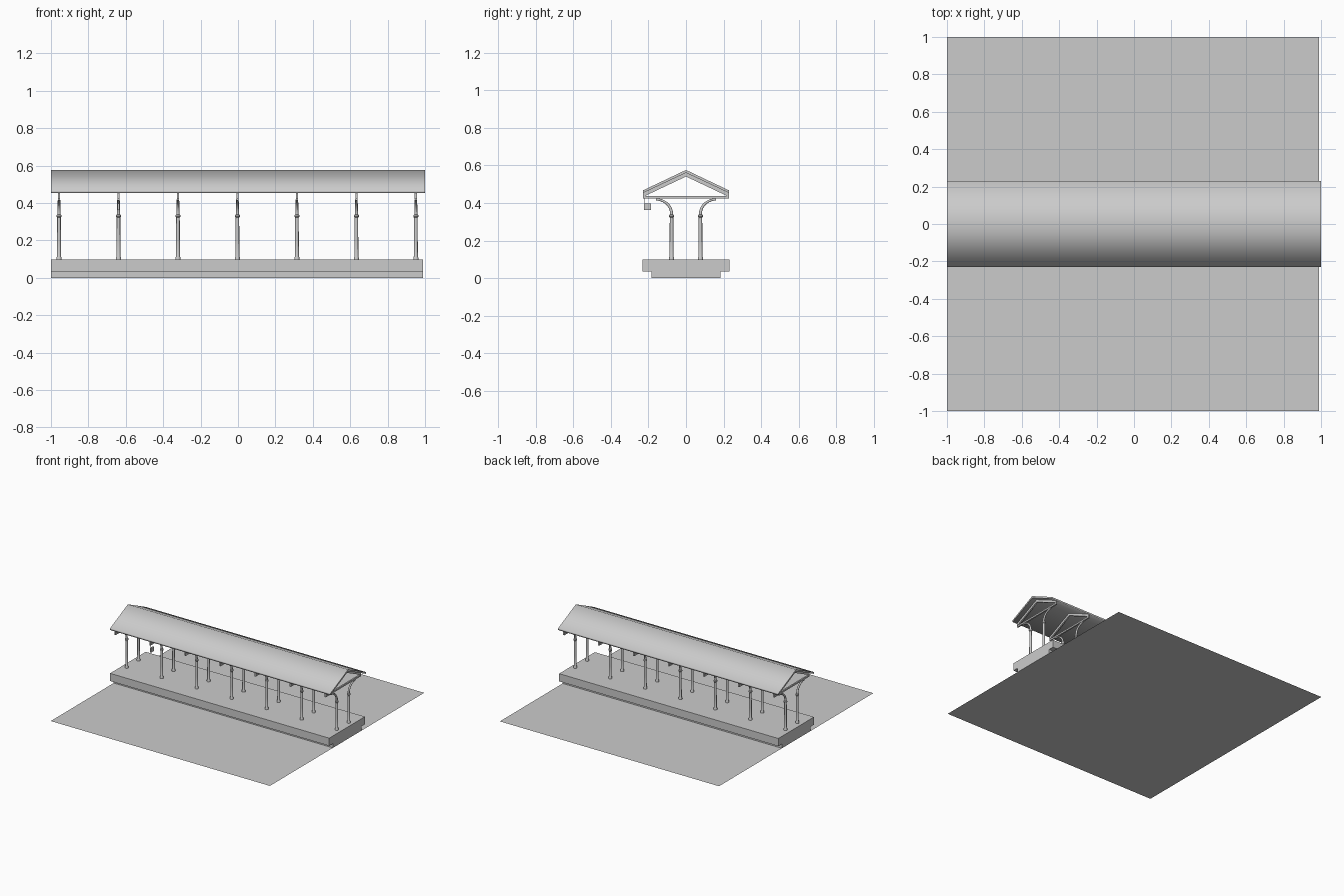
import bpy, bmesh, math

if "Cube" in bpy.data.objects:
    bpy.data.objects.remove(bpy.data.objects["Cube"])

XS = [-0.957 + 0.318 * i for i in range(7)]   # truss / column stations


def add_object(name, bm, smooth=False):
    bmesh.ops.recalc_face_normals(bm, faces=bm.faces)
    mesh = bpy.data.meshes.new(name)
    bm.to_mesh(mesh)
    bm.free()
    ob = bpy.data.objects.new(name, mesh)
    bpy.context.collection.objects.link(ob)
    if smooth:
        bpy.ops.object.select_all(action='DESELECT')
        ob.select_set(True)
        bpy.context.view_layer.objects.active = ob
        bpy.ops.object.shade_smooth_by_angle(angle=math.radians(40))
    return ob


def prism(bm, pts, x0, x1):
    """Extrude a (y, z) outline along x."""
    a = [bm.verts.new((x0, y, z)) for y, z in pts]
    b = [bm.verts.new((x1, y, z)) for y, z in pts]
    n = len(pts)
    bm.faces.new(a)
    bm.faces.new(b[::-1])
    for i in range(n):
        bm.faces.new((a[i], b[i], b[(i + 1) % n], a[(i + 1) % n]))


def box(bm, x0, x1, y0, y1, z0, z1):
    prism(bm, [(y0, z0), (y1, z0), (y1, z1), (y0, z1)], x0, x1)


def tube(bm, path, radii, n=12):
    """Rings swept along a (y, z) path at x = 0, with capped ends."""
    rings = []
    for i, ((y, z), r) in enumerate(zip(path, radii)):
        p, q = path[max(i - 1, 0)], path[min(i + 1, len(path) - 1)]
        ty, tz = q[0] - p[0], q[1] - p[1]
        l = math.hypot(ty, tz)
        ty, tz = ty / l, tz / l
        ring = []
        for k in range(n):
            a = 2 * math.pi * k / n
            s = r * math.sin(a)
            ring.append(bm.verts.new((r * math.cos(a), y + s * tz, z - s * ty)))
        rings.append(ring)
    for a, b in zip(rings, rings[1:]):
        for k in range(n):
            bm.faces.new((a[k], a[(k + 1) % n], b[(k + 1) % n], b[k]))
    bm.faces.new(rings[0])
    bm.faces.new(rings[-1])


def repeat(ob, xs):
    """Place linked copies of an object at every x station."""
    ob.location.x = xs[0]
    for x in xs[1:]:
        c = ob.copy()
        c.location.x = x
        bpy.context.collection.objects.link(c)


# Flat sheet the platform stands on
bm = bmesh.new()
bm.faces.new([bm.verts.new(p) for p in
              ((-1, -1, 0), (0.99, -1, 0), (0.99, 1, 0), (-1, 1, 0))])
sheet = add_object("track_bed", bm)
if sheet.data.polygons[0].normal.z < 0:
    sheet.data.flip_normals()

# Platform: overhanging slab on a narrower plinth
bm = bmesh.new()
prism(bm, [(-0.183, 0), (0.185, 0), (0.185, 0.035), (0.231, 0.035),
           (0.231, 0.098), (-0.231, 0.098), (-0.231, 0.035), (-0.183, 0.035)],
      -1, 0.99)
add_object("platform", bm)

# Turned columns and their curved brackets, both sides
PROFILE = [(0.097, 0.014), (0.107, 0.014), (0.115, 0.0105), (0.20, 0.0100),
           (0.322, 0.0095), (0.327, 0.014), (0.336, 0.014), (0.338, 0.009)]
for side, label in ((-1, "front"), (1, "back")):
    bm = bmesh.new()
    tube(bm, [(side * 0.077, z) for z, r in PROFILE], [r for z, r in PROFILE])
    repeat(add_object(label + "_column", bm, True), XS)

    bm = bmesh.new()
    arc = [(side * 0.077, 0.334)]
    for i in range(11):
        a = math.pi / 2 * i / 10
        arc.append((side * (0.160 - 0.083 * math.cos(a)), 0.342 + 0.077 * math.sin(a)))
    tube(bm, arc, [0.0085 - 0.0002 * i for i in range(len(arc))], 10)
    repeat(add_object(label + "_bracket", bm, True), XS)

# Trusses: tie beam plus a pair of sloping rafters
bm = bmesh.new()
box(bm, -0.006, 0.006, -0.228, 0.228, 0.423, 0.436)
prism(bm, [(-0.228, 0.436), (-0.222, 0.436), (0, 0.541), (0.222, 0.436),
           (0.228, 0.436), (0.228, 0.454), (0, 0.562), (-0.228, 0.454)],
      -0.006, 0.006)
repeat(add_object("truss", bm), XS)

# Pitched roof, softly shaded over the ridge with flat gable ends
bm = bmesh.new()
prism(bm, [(-0.23, 0.453), (-0.23, 0.467), (0, 0.576), (0.23, 0.467),
           (0.23, 0.453), (0, 0.561)], -1, 1)
for f in bm.faces:
    f.smooth = len(f.verts) == 4
add_object("roof", bm)

# Small square board hung from the front of the second tie beam
bm = bmesh.new()
x = XS[1]
box(bm, x - 0.006, x + 0.006, -0.223, -0.186, 0.362, 0.397)
for y in (-0.221, -0.190):
    box(bm, x - 0.001, x + 0.001, y, y + 0.002, 0.396, 0.424)
add_object("hanging_board", bm)
